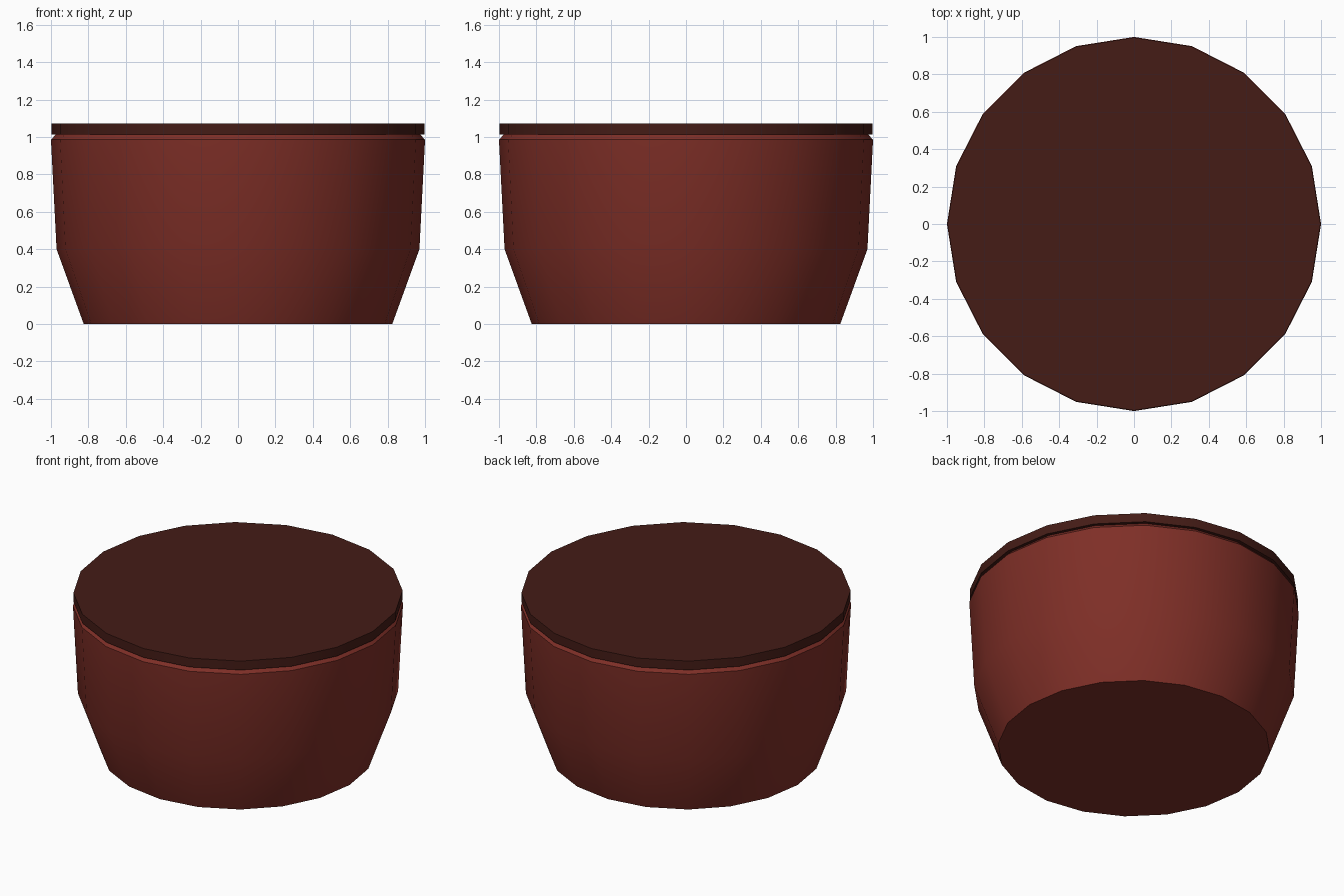
import bpy, bmesh
from math import cos, sin, tau, radians

if "Cube" in bpy.data.objects:
    bpy.data.objects.remove(bpy.data.objects["Cube"])

SIDES = 20


def material(name, color):
    mat = bpy.data.materials.new(name)
    mat.diffuse_color = (*color, 1)
    mat.use_nodes = True
    mat.node_tree.nodes["Principled BSDF"].inputs["Base Color"].default_value = mat.diffuse_color
    return mat


def lathe(name, profile, mat):
    """Closed solid of revolution from (radius, z) points, bottom to top."""
    bm = bmesh.new()
    rings = [[bm.verts.new((r * cos(tau * i / SIDES), r * sin(tau * i / SIDES), z))
              for i in range(SIDES)] for r, z in profile]
    for low, high in zip(rings, rings[1:]):
        for i in range(SIDES):
            j = (i + 1) % SIDES
            bm.faces.new((low[i], low[j], high[j], high[i]))
    bm.faces.new(rings[0][::-1])
    bm.faces.new(rings[-1])
    mesh = bpy.data.meshes.new(name)
    bm.to_mesh(mesh)
    bm.free()
    mesh.materials.append(mat)
    obj = bpy.data.objects.new(name, mesh)
    bpy.context.collection.objects.link(obj)
    bpy.ops.object.select_all(action='DESELECT')
    obj.select_set(True)
    bpy.context.view_layer.objects.active = obj
    bpy.ops.object.shade_smooth_by_angle(angle=radians(30))
    return obj


# Bowl body: tapered foot, nearly upright wall, chamfered rim
lathe("bowl_body", [(0.825, 0), (0.97, 0.4), (1.0, 0.985), (0.975, 1.012)],
      material("red_brown", (0.21, 0.028, 0.02)))

# Thin flat lid resting on the rim
lathe("lid", [(0.997, 1.012), (0.997, 1.072)],
      material("dark_brown", (0.058, 0.0115, 0.008)))
